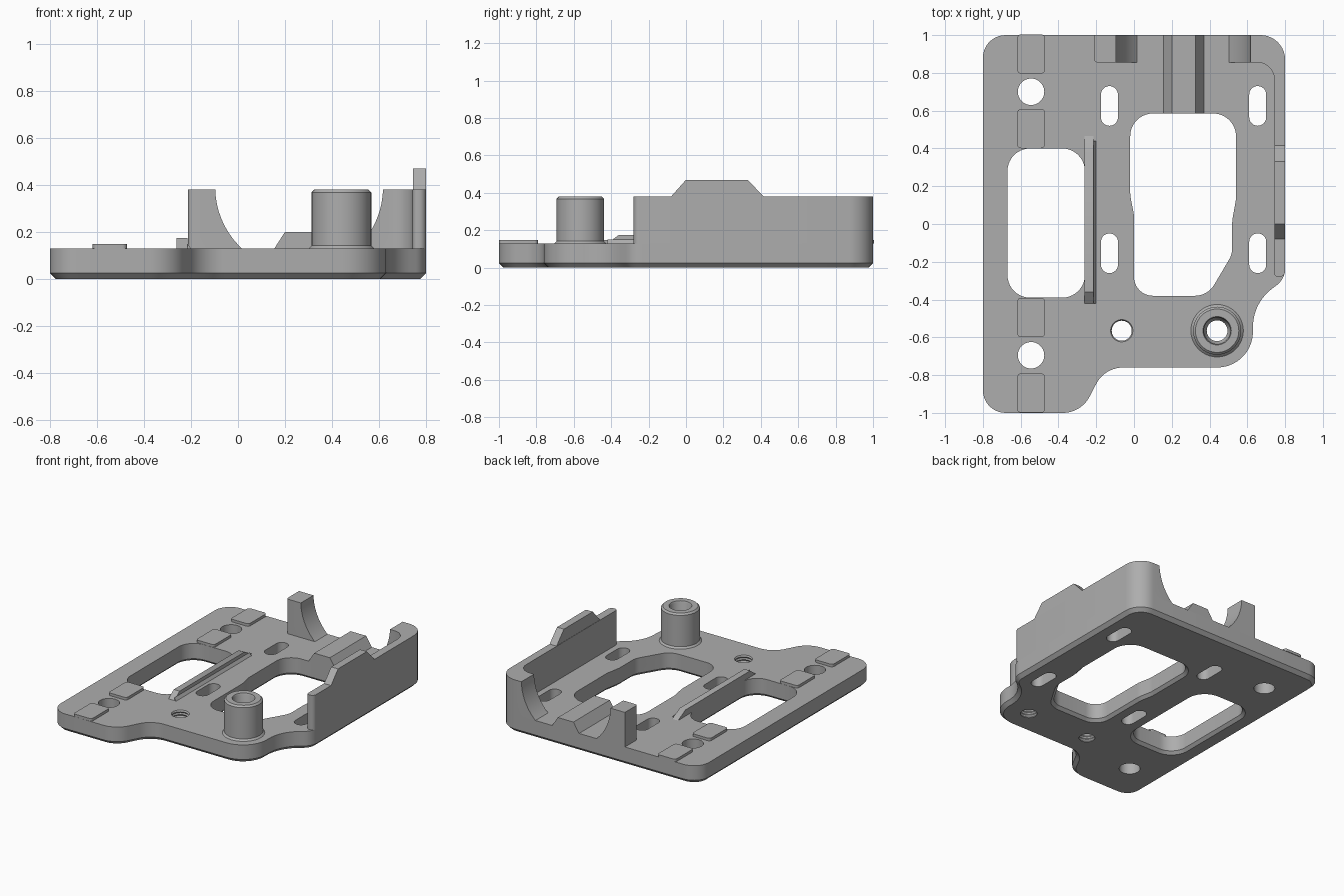
import bpy, bmesh, math
from mathutils import Vector

if "Cube" in bpy.data.objects:
    bpy.data.objects.remove(bpy.data.objects["Cube"], do_unlink=True)

grey = bpy.data.materials.new("plain grey")
grey.use_nodes = True
COLOUR = (0.42, 0.42, 0.42, 1)
grey.diffuse_color = COLOUR
grey.node_tree.nodes["Principled BSDF"].inputs["Base Color"].default_value = COLOUR

DECK = 0.13   # top of the base plate
TALL = 0.38   # top of walls and boss


def rounded(corners, steps=10):
    """Closed outline from (x, y, radius) corners."""
    out = []
    n = len(corners)
    for i, (x, y, r) in enumerate(corners):
        p = Vector((x, y))
        if r == 0:
            out.append(p)
            continue
        a = (Vector(corners[i - 1][:2]) - p).normalized()
        b = (Vector(corners[(i + 1) % n][:2]) - p).normalized()
        half = a.angle(b) / 2
        centre = p + (a + b).normalized() * r / math.sin(half)
        start = p + a * r / math.tan(half) - centre
        end = p + b * r / math.tan(half) - centre
        sweep = math.atan2(start.x * end.y - start.y * end.x, start.dot(end))
        for k in range(steps + 1):
            t = sweep * k / steps
            c, s = math.cos(t), math.sin(t)
            out.append(centre + Vector((c * start.x - s * start.y, s * start.x + c * start.y)))
    return [p for i, p in enumerate(out) if (p - out[i - 1]).length > 1e-5]


def rect(cx, cy, w, h, r=0):
    w, h = w / 2, h / 2
    return rounded([(cx - w, cy - h, r), (cx + w, cy - h, r),
                    (cx + w, cy + h, r), (cx - w, cy + h, r)])


def disc(cx, cy, r):
    return rect(cx, cy, 2 * r, 2 * r, r)


def grow(outline, d):
    """Offset an outline outward by d."""
    n = len(outline)
    area = sum(outline[i - 1].cross(outline[i]) for i in range(n))
    sign = 1 if area > 0 else -1
    out = []
    for i, p in enumerate(outline):
        e = (p - outline[i - 1]).normalized()
        f = (outline[(i + 1) % n] - p).normalized()
        m = Vector((e.y + f.y, -e.x - f.x)).normalized() * sign
        out.append(p + m * d / max(0.3, m.dot(Vector((e.y, -e.x)) * sign)))
    return out


def loft(name, outline, levels, axis="Z"):
    """Stack offset copies of an outline; levels are (position, offset)."""
    place = {"X": lambda u, v, t: (t, u, v),
             "Y": lambda u, v, t: (u, t, v),
             "Z": lambda u, v, t: (u, v, t)}[axis]
    bm = bmesh.new()
    rings = [[bm.verts.new(place(p.x, p.y, t)) for p in grow(outline, d)] for t, d in levels]
    n = len(outline)
    for lo, hi in zip(rings, rings[1:]):
        for i in range(n):
            bm.faces.new((lo[i - 1], lo[i], hi[i], hi[i - 1]))
    bm.faces.new(rings[0])
    bm.faces.new(rings[-1])
    bmesh.ops.recalc_face_normals(bm, faces=bm.faces)
    mesh = bpy.data.meshes.new(name)
    bm.to_mesh(mesh)
    bm.free()
    mesh.materials.append(grey)
    obj = bpy.data.objects.new(name, mesh)
    bpy.context.collection.objects.link(obj)
    return obj


def prism(name, outline, start, end, axis="Z"):
    return loft(name, outline, [(start, 0), (end, 0)], axis)


def cut(target, cutter):
    mod = target.modifiers.new("cut", "BOOLEAN")
    mod.operation = "DIFFERENCE"
    mod.solver = "EXACT"
    mod.object = cutter
    bpy.context.view_layer.objects.active = target
    bpy.ops.object.modifier_apply(modifier=mod.name)


def points(*pairs):
    return [Vector(p) for p in pairs]


# Base plate with a chamfered underside
plate = loft("base_plate", rounded([
    (-0.8, 1, 0.12), (-0.8, -1, 0.12), (-0.28, -1, 0.16), (-0.155, -0.76, 0.16),
    (0.63, -0.76, 0.19), (0.63, -0.42, 0.25), (0.8, -0.29, 0.11), (0.8, 1, 0.13)]),
    [(0, -0.025), (0.025, 0), (DECK, 0)])

# Large windows, flared at the bottom
flare = [(-0.02, 0.04), (0.02, 0), (0.2, 0)]
cutters = [
    loft("left_window", rect(-0.465, 0.005, 0.41, 0.79, 0.12), flare),
    loft("right_window", rounded([
        (-0.02, 0.585, 0.12), (-0.02, 0.15, 0.2), (0, 0.05, 0.2), (0, -0.38, 0.1),
        (0.39, -0.38, 0.12), (0.52, -0.16, 0.12), (0.52, 0.02, 0.2),
        (0.54, 0.13, 0.2), (0.54, 0.585, 0.12)]), flare)]

# Slots and plain holes
for x in (-0.13, 0.655):
    for y in (0.625, -0.155):
        cutters.append(prism("slot", rect(x, y, 0.09, 0.21, 0.045), -0.1, 0.2))
for y in (0.7, -0.695):
    cutters.append(prism("hole", disc(-0.545, y, 0.07), -0.1, 0.2))

# Threaded holes
thread = [(-0.02 + 0.01 * i, 0.006 * (i % 2)) for i in range(18)]
cutters.append(loft("thread", disc(-0.065, -0.565, 0.053), thread))
boss_bore = loft("boss_bore", disc(0.44, -0.565, 0.055),
                 thread + [(0.17, 0.015), (0.37, 0.015), (0.4, 0.03)])
cutters.append(boss_bore)
for c in cutters:
    cut(plate, c)

# Round boss
boss = loft("round_boss", disc(0.44, -0.565, 0.127),
            [(DECK, 0.012), (DECK + 0.012, 0), (TALL - 0.012, 0), (TALL, -0.012)])
cut(boss, boss_bore)

# Side wall turning the rear corner, and rear post, both with a cradle arc
wall = prism("side_wall", rounded([
    (0.8, 1, 0.13), (0.5, 1, 0), (0.5, 0.855, 0), (0.743, 0.855, 0.09),
    (0.743, -0.28, 0.02), (0.8, -0.28, 0.03)]), DECK, TALL)
post = prism("rear_post", rounded([
    (-0.212, 1, 0), (-0.212, 0.855, 0.02), (0.02, 0.855, 0), (0.02, 1, 0)]), DECK, TALL)
cradle = prism("cradle_cutter", rounded([
    (-0.097, 0.033, 0.357), (0.617, 0.033, 0.357), (0.617, 0.747, 0.357),
    (-0.097, 0.747, 0.357)], 16), 0.7, 1.1, "Y")
for part in (wall, post):
    cut(part, cradle)
cutters.append(cradle)

# Raised tab on the side wall
prism("wall_tab", points((-0.08, TALL), (0, 0.47), (0.33, 0.47), (0.415, TALL)),
      0.745, 0.8, "X")

# Tapered ridge between the post and the wall
prism("rear_ridge", points((0.155, DECK), (0.2, 0.2), (0.325, 0.2), (0.37, DECK)),
      0.585, 1, "Y")

# Long rib beside the left window, with a base fillet
prism("long_rib", points((-0.42, DECK), (-0.36, 0.175), (0.38, 0.175), (0.465, DECK)),
      -0.262, -0.215, "X")
prism("rib_fillet", points((-0.215, DECK), (-0.215, 0.15), (-0.2, DECK)), -0.42, 0.44, "Y")

# Raised pads along the left edge
for y in (0.9, 0.505, -0.495, -0.895):
    prism("raised_pad", rect(-0.545, y, 0.146, 0.208, 0.02), DECK, 0.149)

for c in cutters:
    bpy.data.objects.remove(c, do_unlink=True)

# Smooth the curved sides, keep edges crisp
bpy.ops.object.select_all(action="DESELECT")
for obj in bpy.context.collection.objects:
    if obj.type == "MESH":
        obj.select_set(True)
        bpy.context.view_layer.objects.active = obj
bpy.ops.object.shade_smooth_by_angle(angle=math.radians(30))
